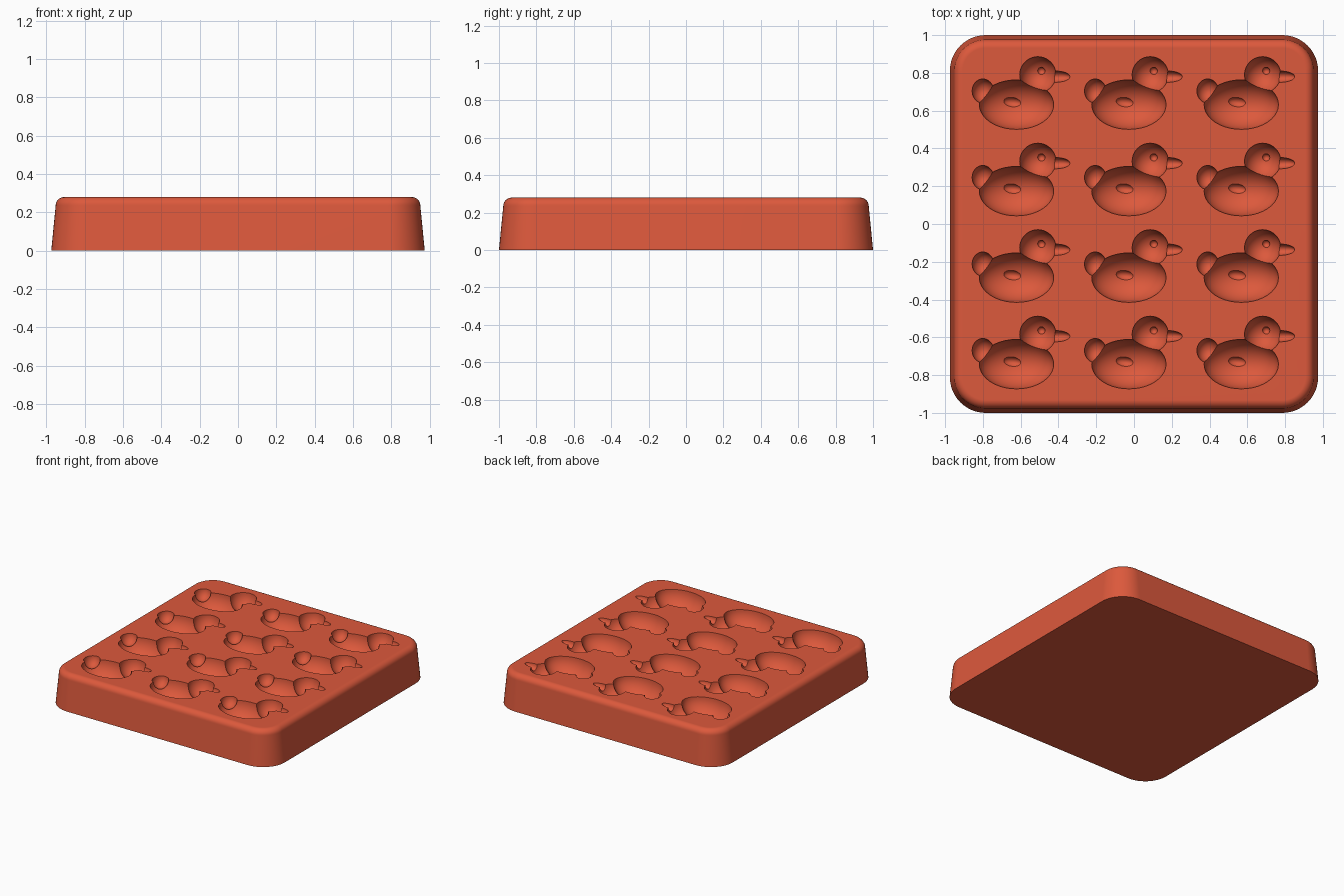
import bpy, bmesh
from math import sin, cos, pi, radians
from mathutils import Matrix, Vector

if "Cube" in bpy.data.objects:
    bpy.data.objects.remove(bpy.data.objects["Cube"], do_unlink=True)

HEIGHT, HALF_X, HALF_Y, CORNER = 0.28, 0.975, 1.0, 0.19
COLUMNS, ROWS, STEP_X, STEP_Y = 3, 4, 0.595, 0.458
FIRST = Vector((-0.622, -0.742, HEIGHT))   # centre of the first cavity

red = bpy.data.materials.new("brick red")
red.use_nodes = True
red.diffuse_color = (0.72, 0.1, 0.045, 1)
red.node_tree.nodes["Principled BSDF"].inputs["Base Color"].default_value = red.diffuse_color


def add_object(name, bm):
    mesh = bpy.data.meshes.new(name)
    bm.to_mesh(mesh)
    bm.free()
    mesh.materials.append(red)
    obj = bpy.data.objects.new(name, mesh)
    bpy.context.collection.objects.link(obj)
    return obj


def rounded_ring(bm, inset, z, steps=12):
    """Loop of vertices around a rounded rectangle."""
    ring = []
    r = CORNER - inset
    for k, (sx, sy) in enumerate([(1, 1), (-1, 1), (-1, -1), (1, -1)]):
        for i in range(steps + 1):
            a = (k + i / steps) * pi / 2
            ring.append(bm.verts.new((sx * (HALF_X - CORNER) + r * cos(a),
                                      sy * (HALF_Y - CORNER) + r * sin(a), z)))
    return ring


# Solid block: tapered walls with a rounded top rim
bm = bmesh.new()
rim, taper = 0.045, 0.023
profile = [(0, 0)]
for i in range(9):
    a = i / 8 * pi / 2
    profile.append((taper + rim * (1 - cos(a)), HEIGHT - rim + rim * sin(a)))
rings = [rounded_ring(bm, inset, z) for inset, z in profile]
for low, high in zip(rings, rings[1:]):
    for i in range(len(low)):
        j = (i + 1) % len(low)
        bm.faces.new((low[i], low[j], high[j], high[i]))
bm.faces.new(rings[0][::-1])
bm.faces.new(rings[-1])
tray = add_object("mould_tray", bm)

# Duck cavity parts: offset from the body centre, radii, turn in degrees
cavity_parts = {
    "body_cutter": ((0, 0, 0), (0.197, 0.131, 0.14), 0),
    "head_cutter": ((0.113, 0.158, 0), (0.096, 0.096, 0.11), 0),
    "tail_cutter": ((-0.178, 0.072, 0), (0.057, 0.064, 0.07), 0),
    "beak_cutter": ((0.205, 0.148, 0), (0.078, 0.03, 0.04), 0),
    "wing_cutter": ((-0.02, 0.012, -0.12), (0.05, 0.028, 0.035), -8),
    "eye_cutter": ((0.131, 0.178, -0.1), (0.02, 0.02, 0.022), 0),
}
for name, (offset, radii, turn) in cavity_parts.items():
    bm = bmesh.new()
    for column in range(COLUMNS):
        for row in range(ROWS):
            place = FIRST + Vector(offset) + Vector((column * STEP_X, row * STEP_Y, 0.001))
            bmesh.ops.create_uvsphere(
                bm, u_segments=40, v_segments=24, radius=1,
                matrix=Matrix.LocRotScale(place, Matrix.Rotation(radians(turn), 3, "Z"),
                                          Vector(radii)))
    cutter = add_object(name, bm)
    cutter.hide_render = True
    cut = tray.modifiers.new(name, "BOOLEAN")
    cut.operation, cut.solver, cut.object = "DIFFERENCE", "MANIFOLD", cutter

# Keep the carved result and drop the cutters
bpy.context.view_layer.update()
carved = bpy.data.meshes.new_from_object(
    tray.evaluated_get(bpy.context.evaluated_depsgraph_get()))
tray.modifiers.clear()
tray.data = carved
for name in cavity_parts:
    bpy.data.objects.remove(bpy.data.objects[name], do_unlink=True)

# Smooth curves, crisp cavity edges and level flat faces
bpy.ops.object.select_all(action="DESELECT")
tray.select_set(True)
bpy.context.view_layer.objects.active = tray
bpy.ops.object.shade_smooth_by_angle(angle=radians(30))
flatten = tray.modifiers.new("level_flats", "WEIGHTED_NORMAL")
flatten.keep_sharp = True
